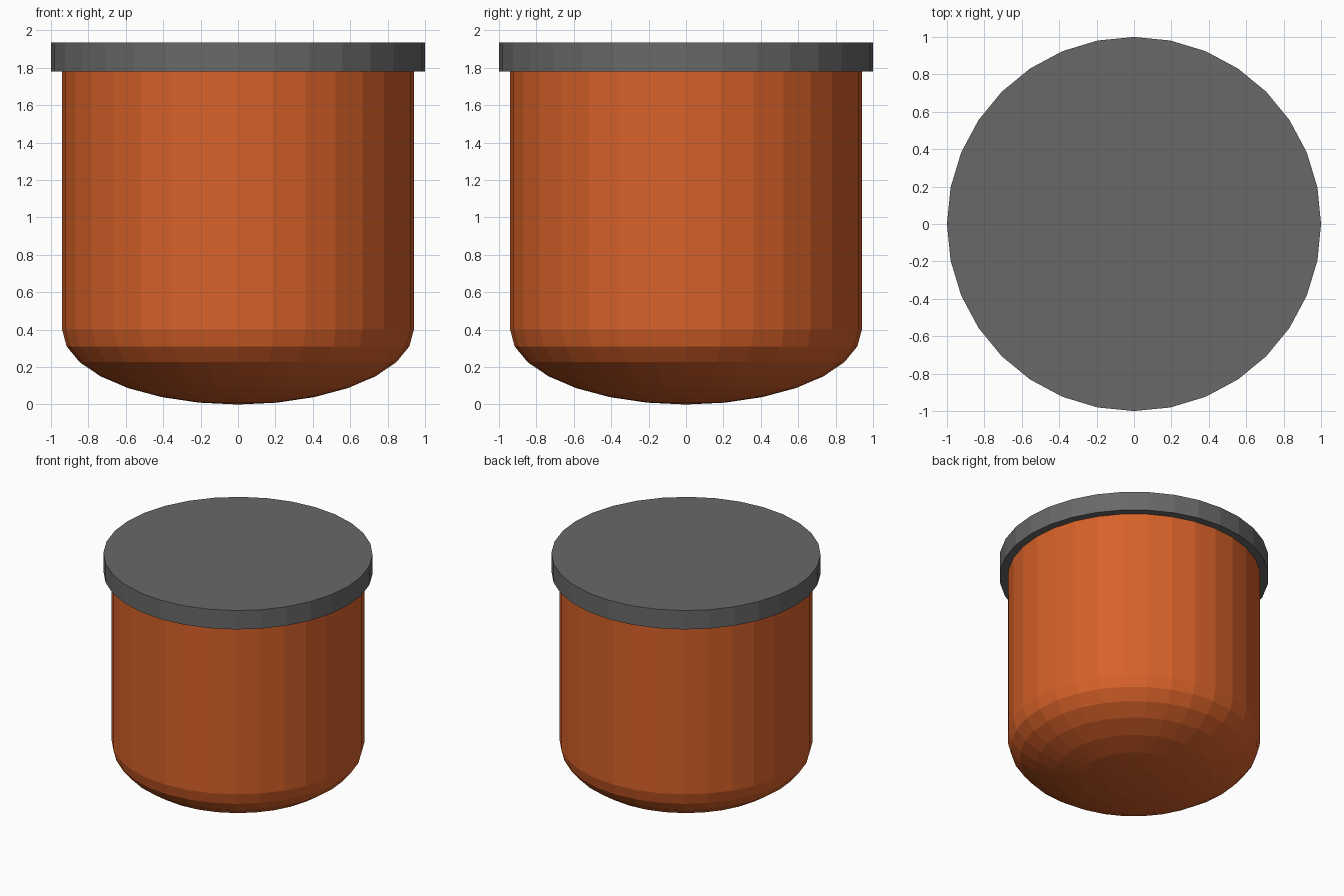
import bpy, bmesh, math

if "Cube" in bpy.data.objects:
    bpy.data.objects.remove(bpy.data.objects["Cube"])

SIDES = 32


def material(name, color):
    m = bpy.data.materials.new(name)
    m.diffuse_color = (*color, 1)
    m.use_nodes = True
    m.node_tree.nodes["Principled BSDF"].inputs["Base Color"].default_value = m.diffuse_color
    return m


def lathe(name, profile, mat):
    """Revolve an (r, z) profile about z; r = 0 makes a pole."""
    bm = bmesh.new()
    rings = []
    for r, z in profile:
        n = SIDES if r > 1e-5 else 1
        rings.append([bm.verts.new((r * math.cos(math.tau * i / SIDES),
                                    r * math.sin(math.tau * i / SIDES), z)) for i in range(n)])
    for a, b in zip(rings, rings[1:]):
        for i in range(SIDES):
            j = (i + 1) % SIDES
            if len(a) == 1:
                bm.faces.new((a[0], b[j], b[i]))
            else:
                bm.faces.new((a[i], a[j], b[j], b[i]))
    for ring in (rings[0], rings[-1]):      # flat caps
        if len(ring) > 1:
            bm.faces.new(ring)
    bmesh.ops.recalc_face_normals(bm, faces=bm.faces)
    me = bpy.data.meshes.new(name)
    bm.to_mesh(me)
    bm.free()
    me.materials.append(mat)
    ob = bpy.data.objects.new(name, me)
    bpy.context.collection.objects.link(ob)


orange = material("burnt orange", (0.68, 0.12, 0.022))
grey = material("dark grey", (0.14, 0.14, 0.14))

# Pot body: squashed round bottom and straight wall
R, H = 0.94, 0.40
bottom = [(R * math.sin(math.pi / 2 * k / 7), H - H * math.cos(math.pi / 2 * k / 7)) for k in range(8)]
lathe("pot_body", bottom + [(R, 1.78)], orange)

# Lid: flat disc overhanging the wall
lathe("lid", [(1.0, 1.78), (1.0, 1.935)], grey)
